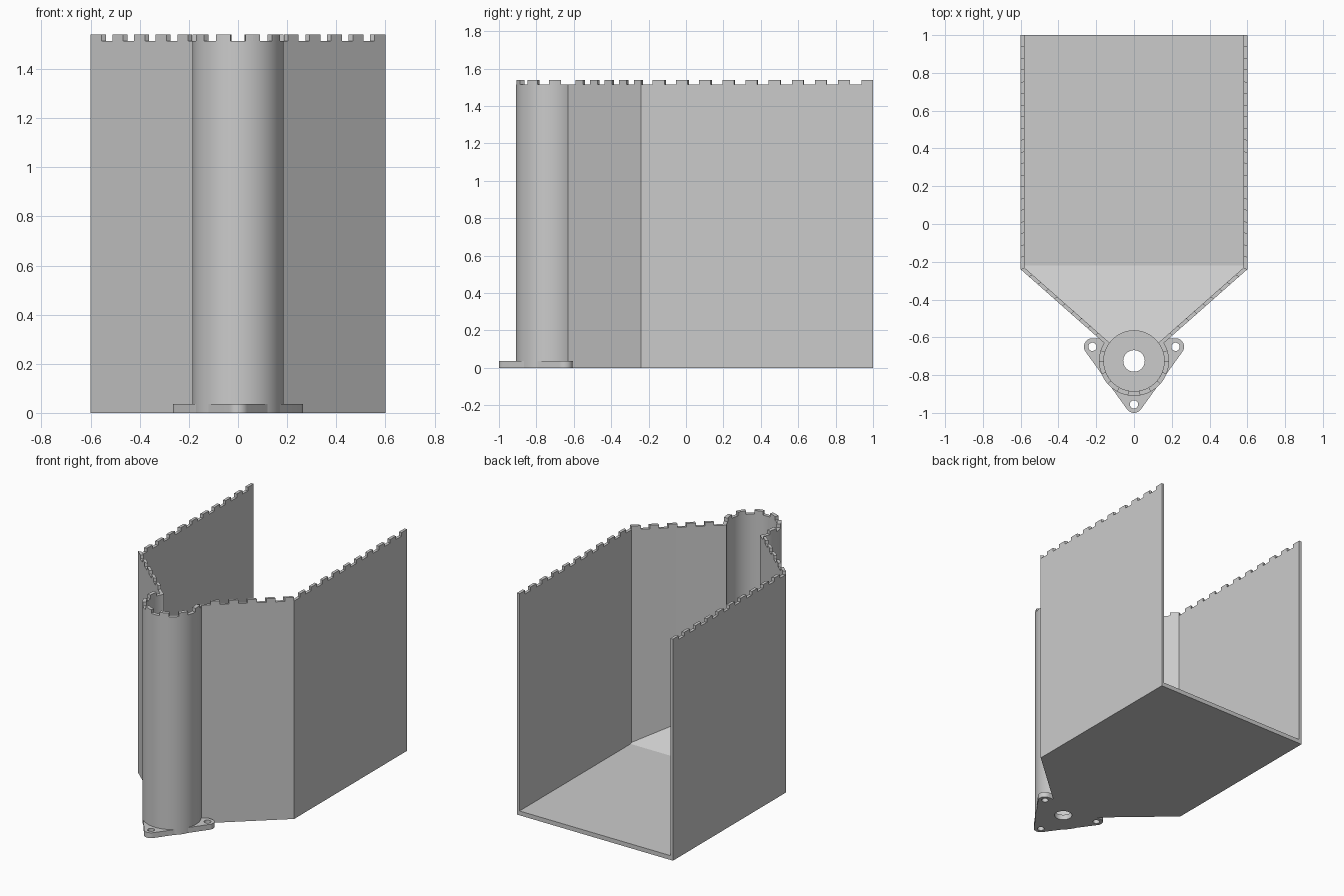
import bpy, bmesh
from math import cos, sin, radians, pi
from mathutils import Vector

old = bpy.data.objects.get("Cube")
if old:
    bpy.data.objects.remove(old, do_unlink=True)

grey = bpy.data.materials.new("plain grey")
grey.use_nodes = True
COLOUR = (0.6, 0.6, 0.6, 1)
grey.diffuse_color = COLOUR
grey.node_tree.nodes["Principled BSDF"].inputs["Base Color"].default_value = COLOUR

CY = -0.725              # tube axis
R_OUT, R_IN = 0.185, 0.16
WALL_TOP, TOP = 1.515, 1.54
FLOOR = 0.03


def add_prism(bm, outline, z0, z1):
    """Extrude a plan outline; z1 is a height or a function of y."""
    height = z1 if callable(z1) else (lambda y: z1)
    low = [bm.verts.new((x, y, z0)) for x, y in outline]
    high = [bm.verts.new((x, y, height(y))) for x, y in outline]
    bm.faces.new(low)
    bm.faces.new(high)
    n = len(outline)
    for i in range(n):
        j = (i + 1) % n
        bm.faces.new((low[i], low[j], high[j], high[i]))


def make(name, bm, smooth=True):
    bmesh.ops.recalc_face_normals(bm, faces=bm.faces)
    mesh = bpy.data.meshes.new(name)
    bm.to_mesh(mesh)
    bm.free()
    ob = bpy.data.objects.new(name, mesh)
    bpy.context.collection.objects.link(ob)
    mesh.materials.append(grey)
    bpy.ops.object.select_all(action='DESELECT')
    ob.select_set(True)
    bpy.context.view_layer.objects.active = ob
    if smooth:
        bpy.ops.object.shade_smooth_by_angle(angle=radians(30))
    return ob


def solid(name, outline, z0, z1, smooth=True):
    bm = bmesh.new()
    add_prism(bm, outline, z0, z1)
    return make(name, bm, smooth)


def arc(cx, cy, r, a0, a1, n):
    return [(cx + r * cos(radians(a0 + (a1 - a0) * i / n)),
             cy + r * sin(radians(a0 + (a1 - a0) * i / n))) for i in range(n + 1)]


def mirror(points):
    return [(-x, y) for x, y in reversed(points)]


# Plan of the wall: straight side, slanted front, open tube, then mirrored
A_OUT, A_IN = 31, 37     # where the slanted walls meet the tube
slant_out = [(0.6, 1), (0.6, -0.24)]
slant_in = [(0.58, 1), (0.58, -0.231)]
tube_out = arc(0, CY, R_OUT, A_OUT, -180 - A_OUT, 72)
tube_in = arc(0, CY, R_IN, A_IN, -180 - A_IN, 72)
mouth = (0.144, -0.616)  # inner end of a slanted wall
outer = slant_out + tube_out + mirror(slant_out)
inner = slant_in + [mouth] + tube_in + mirror(slant_in + [mouth])
solid("wall_shell", outer + inner[::-1], 0, WALL_TOP)

# Notched rim: teeth along each run of the wall
bm = bmesh.new()


def teeth_along(out_a, out_b, in_a, in_b, count):
    oa, ob, ia, ib = map(Vector, (out_a, out_b, in_a, in_b))
    for k in range(count):
        t0, t1 = (k + 0.5) / count, (k + 1) / count
        quad = [oa.lerp(ob, t0), oa.lerp(ob, t1), ia.lerp(ib, t1), ia.lerp(ib, t0)]
        add_prism(bm, [tuple(p) for p in quad], WALL_TOP, TOP)


for s in (1, -1):
    flip = lambda p: (s * p[0], p[1])
    teeth_along(flip(slant_out[1]), flip(slant_out[0]),
                flip(slant_in[1]), flip(slant_in[0]), 10)
    teeth_along(flip(tube_out[0]), flip(slant_out[1]),
                flip(mouth), flip(slant_in[1]), 5)
SLOTS = 13               # alternating gaps and teeth round the tube
step = (180 + 2 * A_IN) / SLOTS
for k in range(1, SLOTS, 2):
    a = A_IN - k * step
    add_prism(bm, arc(0, CY, R_OUT, a, a - step, 6)
              + arc(0, CY, R_IN, a - step, a, 6), WALL_TOP, TOP)
make("rim_teeth", bm, smooth=False)

# Bin floor, up to the mounting plate
floor_half = [(0.59, 1), (0.59, -0.236), (0.16, -0.606)]
solid("bin_floor", floor_half + mirror(floor_half), 0, FLOOR, smooth=False)

# Sloped floor rising towards the tube
ramp_half = [(0.585, -0.22), (0.585, -0.235), (0.15, -0.622)]
solid("ramp", ramp_half + arc(0, CY, R_IN, A_IN, 180 - A_IN, 32) + mirror(ramp_half),
      0.01, lambda y: FLOOR + 0.6 * (-0.22 - y))

# Triangular mounting plate with rounded corners
screws = [(0.22, -0.65), (-0.22, -0.65), (0, -0.955)]
plate_outline = (arc(*screws[0], 0.045, -35, 90, 12)
                 + arc(*screws[1], 0.045, 90, 215, 12)
                 + arc(*screws[2], 0.045, 215, 325, 12))
plate = solid("mounting_plate", plate_outline, 0, 0.037, smooth=False)

# Drill the centre bore and the screw holes
bm = bmesh.new()
for (x, y), r in [((0, CY), 0.057)] + [(p, 0.022) for p in screws]:
    add_prism(bm, arc(x, y, r, 0, 360 - 360 / 40, 39), -0.1, 0.1)
cutter = make("hole_cutter", bm, smooth=False)
cutter.hide_render = True
cut = plate.modifiers.new("holes", 'BOOLEAN')
cut.operation = 'DIFFERENCE'
cut.solver = 'EXACT'
cut.object = cutter
bpy.ops.object.select_all(action='DESELECT')
plate.select_set(True)
bpy.context.view_layer.objects.active = plate
bpy.ops.object.modifier_apply(modifier=cut.name)
bpy.data.objects.remove(cutter, do_unlink=True)
bpy.ops.object.shade_smooth_by_angle(angle=radians(30))
